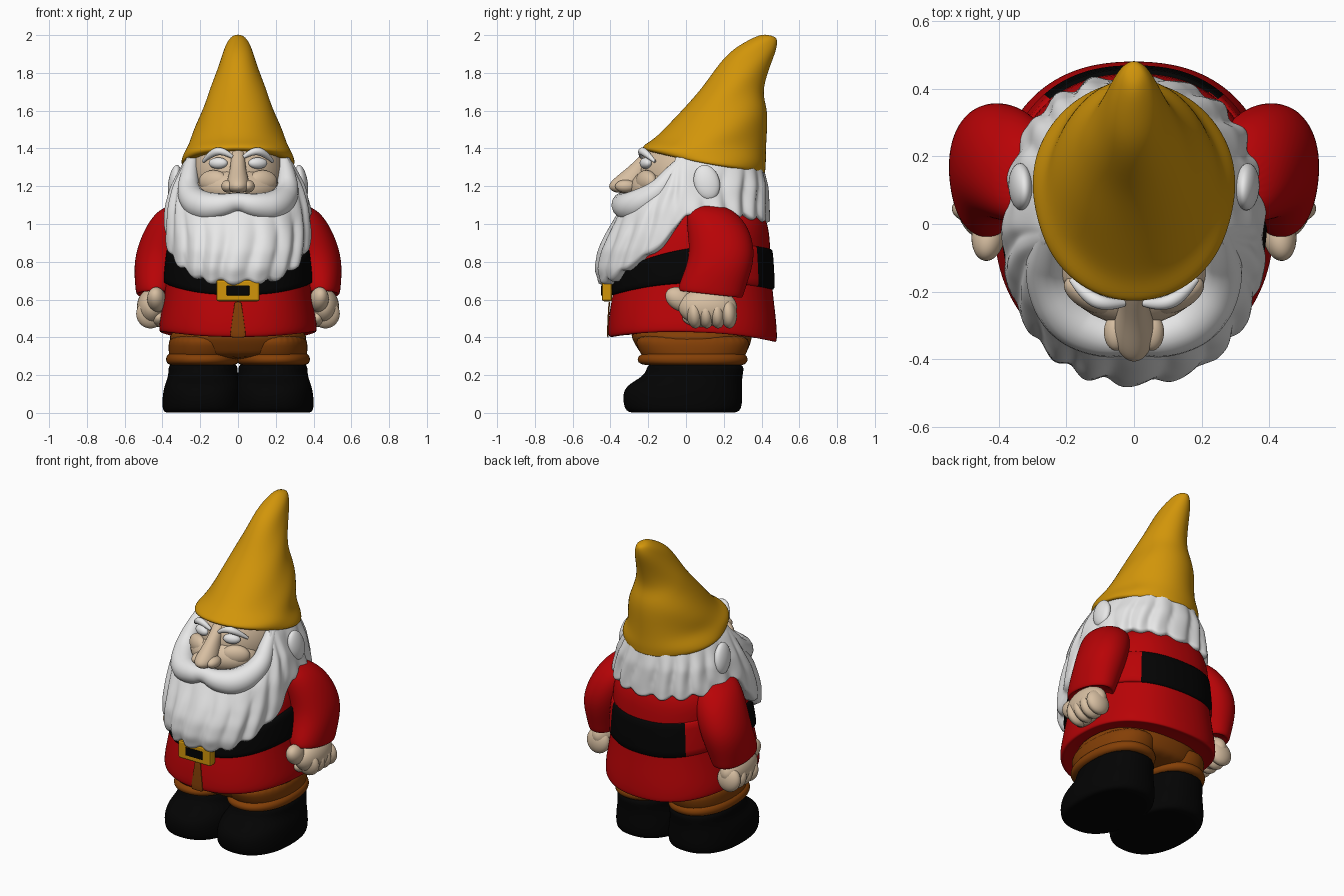
import bpy, bmesh
from math import sin, cos, pi, copysign

if "Cube" in bpy.data.objects:
    bpy.data.objects.remove(bpy.data.objects["Cube"])


def material(name, r, g, b):
    m = bpy.data.materials.new(name)
    m.use_nodes = True
    m.diffuse_color = (r, g, b, 1)
    node = m.node_tree.nodes["Principled BSDF"]
    node.inputs["Base Color"].default_value = (r, g, b, 1)
    node.inputs["Roughness"].default_value = 0.7
    return m


GOLD = material("gold", .64, .3, .003)
RED = material("red", .48, .001, .002)
WHITE = material("white", .8, .8, .8)
SKIN = material("skin", .68, .52, .36)
BROWN = material("brown", .23, .05, .002)
BLACK = material("black", .001, .001, .001)


def skin_rows(name, rows, mat, caps=True, levels=2):
    """Bridge closed rows of points into one smooth surface."""
    bm = bmesh.new()
    loops = [[bm.verts.new(p) for p in row] for row in rows]
    n = len(loops[0])
    for low, high in zip(loops, loops[1:]):
        for i in range(n):
            j = (i + 1) % n
            bm.faces.new((low[i], low[j], high[j], high[i]))
    if caps:
        bm.faces.new(loops[0])
        bm.faces.new(loops[-1])
    bmesh.ops.recalc_face_normals(bm, faces=bm.faces)
    mesh = bpy.data.meshes.new(name)
    bm.to_mesh(mesh)
    bm.free()
    mesh.materials.append(mat)
    for p in mesh.polygons:
        p.use_smooth = True
    ob = bpy.data.objects.new(name, mesh)
    bpy.context.collection.objects.link(ob)
    sub = ob.modifiers.new("smooth", 'SUBSURF')
    sub.levels = sub.render_levels = levels
    return ob


def soft(v, power):
    return copysign(abs(v) ** power, v)


def loft(name, rings, mat, cx=0, side=1, power=1, n=32, fold=0, levels=2):
    """Each ring: front y, front z, back y, back z, half width, side lift, x shift."""
    rows = []
    for k, ring in enumerate(rings):
        yf, zf, yb, zb, rx, lift, shift = (tuple(ring) + (0, 0))[:7]
        row = []
        for i in range(n):
            a = 2 * pi * i / n
            f = 1 + fold * sin(5 * cos(a) + 1.7 * k)
            u = (1 - soft(cos(a), power) * f) / 2
            x = cx + shift + rx * f * soft(sin(a), power)
            row.append((side * x, yf + (yb - yf) * u, zf + (zb - zf) * u + lift * sin(a) ** 2))
        rows.append(row)
    return skin_rows(name, rows, mat, levels=levels)


def ball(name, loc, size, mat, rot=(0, 0, 0)):
    bpy.ops.mesh.primitive_uv_sphere_add(segments=32, ring_count=20, location=loc, rotation=rot)
    ob = bpy.context.object
    ob.name = name
    ob.scale = size
    ob.data.materials.append(mat)
    bpy.ops.object.shade_smooth()


def tube(name, pts, mat):
    """Tapered tube through points of x, y, z, radius."""
    cu = bpy.data.curves.new(name, 'CURVE')
    cu.dimensions = '3D'
    cu.bevel_depth = 1
    cu.bevel_resolution = 5
    cu.use_fill_caps = True
    sp = cu.splines.new('NURBS')
    sp.points.add(len(pts) - 1)
    for p, (x, y, z, r) in zip(sp.points, pts):
        p.co = (x, y, z, 1)
        p.radius = r
    sp.order_u = 3
    sp.use_endpoint_u = True
    cu.materials.append(mat)
    ob = bpy.data.objects.new(name, cu)
    bpy.context.collection.objects.link(ob)
    bpy.ops.object.select_all(action='DESELECT')
    ob.select_set(True)
    bpy.context.view_layer.objects.active = ob
    bpy.ops.object.convert(target='MESH')
    bpy.ops.object.shade_smooth()


def box(name, loc, size, mat, bevel):
    bpy.ops.mesh.primitive_cube_add(size=1, location=loc)
    ob = bpy.context.object
    ob.name = name
    ob.scale = size
    bpy.ops.object.transform_apply(location=False, rotation=False, scale=True)
    ob.data.materials.append(mat)
    b = ob.modifiers.new("bevel", 'BEVEL')
    b.width, b.segments = bevel, 2


def lerp_table(x, table):
    for (x0, *a), (x1, *b) in zip(table, table[1:]):
        if x <= x1:
            t = max(0, (x - x0) / (x1 - x0))
            return [p + (q - p) * t for p, q in zip(a, b)]
    return table[-1][1:]


# Coat with a flared hem
loft("coat", [(-.34, .42, .42, .4, .36, .03), (-.4, .395, .475, .37, .41, .04),
              (-.415, .41, .485, .38, .42, .04), (-.415, .46, .482, .46, .418, .02),
              (-.405, .55, .472, .55, .405), (-.385, .65, .46, .65, .388), (-.36, .78, .45, .78, .372),
              (-.3, .9, .447, .9, .365), (-.22, 1.02, .435, 1.02, .35), (-.1, 1.14, .36, 1.14, .22)],
     RED, power=.86)

# Belt, with the coat showing behind each arm
belt = loft("belt", [(-.35, .62, .43, .65, .35, .05), (-.397, .622, .468, .652, .395, .05),
                     (-.402, .635, .473, .665, .398, .05), (-.385, .73, .461, .855, .38, .07),
                     (-.378, .745, .457, .868, .376, .07), (-.33, .745, .42, .87, .33, .07)],
            BLACK, power=.86, n=64, levels=1)
belt.data.materials.append(RED)
for p in belt.data.polygons:
    p.material_index = int(.1 < p.center.y < .375)

# Buckle and coat opening
box("buckle", (0, -.418, .648), (.23, .055, .115), GOLD, .012)
box("buckle_centre", (0, -.446, .648), (.12, .008, .052), BLACK, .003)
loft("coat_opening", [(-.416, .398, -.408, .398, .042), (-.42, .41, -.412, .41, .042),
                      (-.412, .57, -.404, .57, .02), (-.409, .59, -.401, .59, .018)],
     BROWN, power=.4, levels=1)

# Trousers, cuffs and boots
loft("trouser_seat", [(-.22, .28, .29, .28, .3), (-.25, .33, .33, .33, .345),
                      (-.29, .39, .35, .39, .365), (-.3, .46, .36, .46, .36)], BROWN, power=.9)
for side, label in ((1, "left"), (-1, "right")):
    loft(label + "_trouser_leg", [(-.2, .27, .29, .27, .17), (-.235, .3, .315, .3, .183),
                                  (-.26, .35, .335, .35, .187), (-.28, .43, .34, .43, .18)],
         BROWN, .183, side, .92)
    loft(label + "_trouser_cuff", [(-.18, .25, .28, .25, .15), (-.245, .255, .315, .255, .185),
                                   (-.262, .28, .332, .28, .197), (-.25, .31, .32, .31, .189),
                                   (-.18, .325, .28, .325, .15)], BROWN, .188, side, .9)
    loft(label + "_boot", [(-.25, .002, .22, .002, .16), (-.305, 0, .27, 0, .205),
                           (-.328, .025, .295, .02, .217), (-.338, .09, .3, .08, .216),
                           (-.318, .145, .297, .14, .206), (-.25, .18, .298, .18, .19),
                           (-.205, .22, .305, .22, .182), (-.21, .28, .31, .28, .186)],
         BLACK, .185, side, .86)

    # Sleeve
    loft(label + "_sleeve", [(.03, 1.105, .18, 1.105, .05, 0, -.12), (0, 1.075, .265, 1.065, .11, 0, -.1),
                             (.005, .98, .335, .98, .133, 0, -.06), (.02, .86, .365, .86, .135, 0, -.015),
                             (.0, .77, .35, .76, .127, 0, .004), (-.035, .69, .315, .66, .112, 0, .013),
                             (-.042, .65, .302, .61, .104, 0, .016), (-.03, .64, .285, .605, .094, 0, .016),
                             (.02, .67, .25, .65, .06, 0, .01)], RED, .42, side, .94)

    # Fist with four fingers and a thumb
    ball(label + "_palm", (side * .455, .115, .56), (.08, .155, .1), SKIN)
    for i in range(4):
        ball(label + "_finger", (side * .463, .045 + .06 * i, .525), (.076, .044, .078), SKIN, (.1, 0, 0))
    ball(label + "_thumb", (side * .43, -.03, .6), (.05, .085, .06), SKIN, (-.5, 0, side * .15))
    ball(label + "_inner_fingers", (side * .42, .08, .505), (.045, .1, .05), SKIN)

    # Face details
    ball(label + "_cheek", (side * .13, -.21, 1.225), (.085, .045, .06), SKIN, (0, 0, side * .5))
    ball(label + "_nostril", (side * .052, -.32, 1.2), (.037, .055, .034), SKIN)
    ball(label + "_eye", (side * .105, -.212, 1.322), (.052, .03, .03), WHITE, (0, 0, side * .35))
    tube(label + "_eyebrow", [(side * x, y, z, r) for x, y, z, r in
                              ((.03, -.235, 1.355, .01), (.08, -.24, 1.39, .021),
                               (.14, -.215, 1.378, .021), (.185, -.165, 1.33, .008))], WHITE)
    ball(label + "_ear", (side * .335, .11, 1.22), (.034, .068, .095), WHITE, (.25, side * -.15, 0))

# Head, chin and nose
ball("face", (0, .05, 1.26), (.25, .295, .25), SKIN)
ball("lower_face", (0, -.12, 1.19), (.22, .18, .12), SKIN)
ball("chin_beard", (0, -.1, 1.05), (.28, .255, .11), WHITE)
loft("nose", [(-.2, 1.4, -.15, 1.4, .03), (-.235, 1.37, -.15, 1.37, .036), (-.3, 1.305, -.18, 1.3, .04),
              (-.365, 1.255, -.2, 1.25, .052), (-.408, 1.215, -.22, 1.21, .062), (-.41, 1.185, -.22, 1.185, .06),
              (-.37, 1.16, -.24, 1.17, .04)], SKIN)

# Moustache running up into the sideburns
half = [(.0, -.34, 1.122, .045), (.09, -.335, 1.095, .067), (.2, -.275, 1.09, .083),
        (.265, -.15, 1.16, .065), (.258, -.07, 1.27, .045), (.24, .01, 1.36, .028)]
tube("moustache", [(-x, y, z, r) for x, y, z, r in half[:0:-1]] + half, WHITE)

# Hair and beard: one wavy shell, long in front and open at the face
SHAPE = [(.7, .455, .44, .36), (.76, .475, .44, .38), (.86, .46, .44, .392), (.95, .42, .44, .394),
         (1.08, .35, .437, .382), (1.2, .23, .43, .352), (1.32, .16, .405, .292), (1.4, .13, .39, .235)]
BOTTOM = [(-1, 1.03), (-.7, 1.05), (0, 1.07), (.1, .98), (.25, .9), (.45, .83), (.72, .755),
          (.88, .71), (1, .7)]
TOP = [(-1, 1.33), (0, 1.37), (.3, 1.36), (.55, 1.2), (.75, 1.09), (1, 1.08)]
rows, count, steps = [], 144, 14
for k in range(steps + 2):
    t = min(k / steps, 1)
    row = []
    for i in range(count):
        a = 2 * pi * i / count
        c, s = cos(a), sin(a)
        top, = lerp_table(c, TOP)
        low, = lerp_table(c, BOTTOM)
        lock = abs(sin(10 * a + .5 * sin(5 * t + 3 * c) + pi / 2))
        z = top + (low - .03 * lock - top) * t
        front, back, rx = lerp_table(z, SHAPE)
        r = 1 + (lock - .6) * .05 * min(1, 2.5 * t) + .01 * sin(25 * a + 4 * t) * t
        if k > steps:
            r, z = .8, z + .01
        y = -(front if c > 0 else back) * soft(c, .87)
        row.append((r * rx * soft(s, .87), r * y, z))
    rows.append(row)
skin_rows("hair_and_beard", rows, WHITE, caps=False, levels=1)

# Pointed hat leaning backwards, with soft folds
loft("hat", [(-.16, 1.38, .36, 1.28, .24), (-.215, 1.385, .42, 1.265, .292, -.01),
             (-.23, 1.405, .428, 1.28, .306, -.01), (-.215, 1.428, .424, 1.32, .292),
             (-.17, 1.455, .418, 1.38, .258), (-.1, 1.515, .43, 1.46, .238),
             (-.03, 1.59, .438, 1.55, .206), (.045, 1.68, .425, 1.62, .17), (.105, 1.75, .404, 1.69, .145),
             (.175, 1.845, .425, 1.77, .112), (.24, 1.92, .452, 1.85, .088), (.32, 1.97, .476, 1.92, .066),
             (.39, 2.002, .484, 1.965, .042), (.43, 2.003, .478, 1.99, .018)],
     GOLD, fold=.022)
